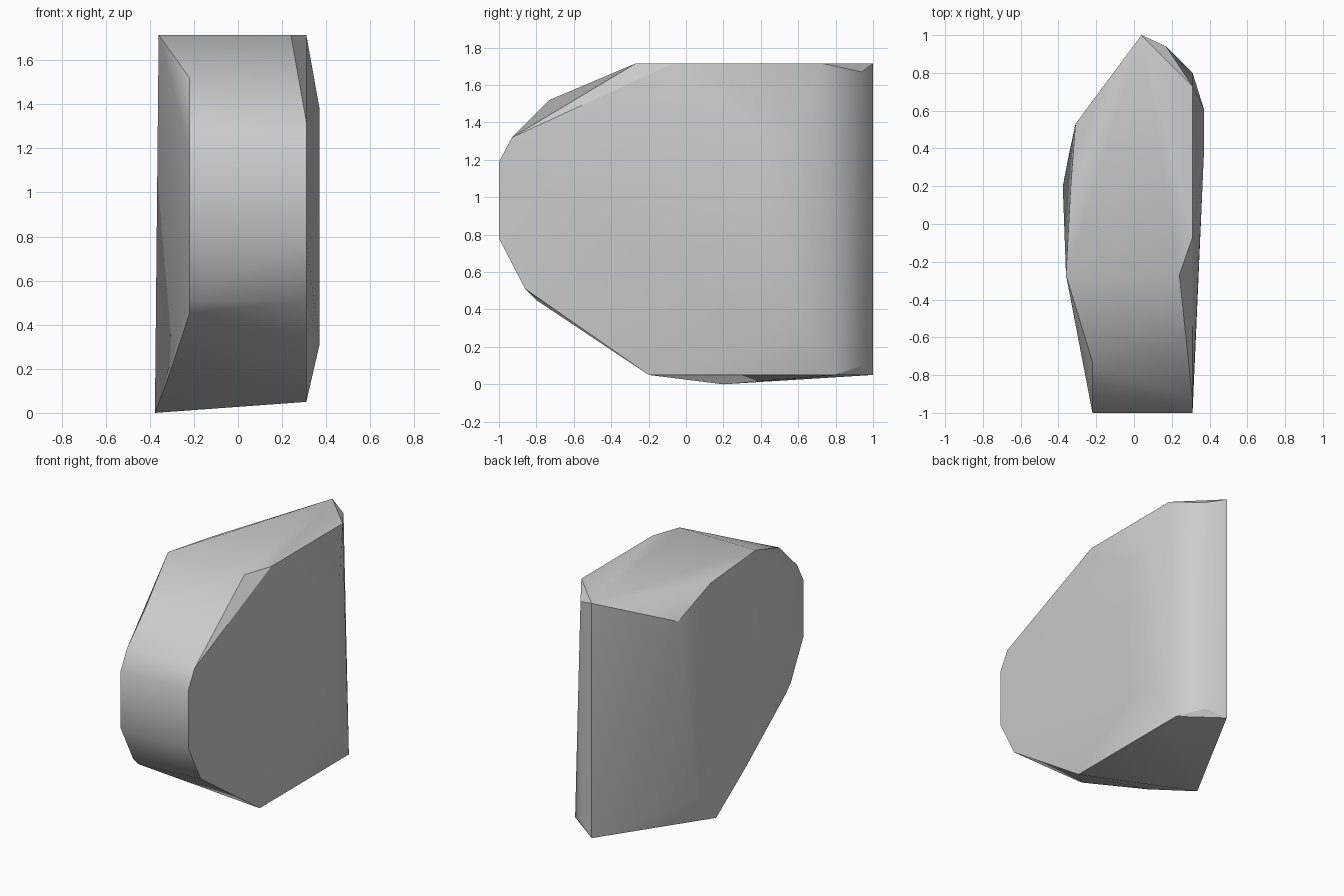
import bpy
import bmesh
from math import radians
from mathutils import Vector

default_cube = bpy.data.objects.get("Cube")
if default_cube:
    bpy.data.objects.remove(default_cube, do_unlink=True)

LEFT, RIGHT = -0.22, 0.31
TOP, BASE = 1.715, 0.05


def flat_material(name, colour):
    material = bpy.data.materials.new(name)
    material.use_nodes = True
    material.diffuse_color = colour
    shader = material.node_tree.nodes["Principled BSDF"]
    shader.inputs["Base Color"].default_value = colour
    return material


def at_height(outline, z):
    return [Vector((x, y, z)) for x, y in outline]


def across(profile, x):
    return [Vector((x, y, z)) for y, z in profile]


# Rounded nose: one side profile repeated on both edges of the front
nose = [(-0.93, 1.32), (-1, 1.19), (-1, 0.78), (-0.86, 0.51)]
corners = across(nose, LEFT) + across(nose, RIGHT)

# Chipped ends of the narrower nose edge
corners += across([(-0.73, 1.52), (-0.8, 0.45)], LEFT)

# Flat top, chamfered at one front corner
corners += at_height([(-0.36, -0.27), (0.24, -0.27), (RIGHT, -0.07),
                      (RIGHT, 0.73), (0.04, 1)], TOP)

# Underside and the rear ridge
corners += at_height([(RIGHT, -0.2), (RIGHT, 0.8), (0.04, 1)], BASE)

# Narrow rear bevel
for height in (1.67, 0.1):
    corners += at_height([(0.17, 0.94)], height)

# Shallow bulge on the broad side
for height in (1.38, 0.31):
    corners += at_height([(0.37, 0.61), (0.37, 0.37)], height)

# Slanted flank on the opposite side, leaning out to the lowest point
corners += [Vector(point) for point in (
    (-0.31, 0.53, 1.5), (-0.335, 0.2, 1.655), (-0.345, 0.365, 0.2),
    (-0.31, -0.23, 0.18), (-0.377, 0.2, 0))]

# Wrap the corners in a single faceted stone
mesh = bpy.data.meshes.new("rock")
bm = bmesh.new()
for corner in corners:
    bm.verts.new(corner)
hull = bmesh.ops.convex_hull(bm, input=bm.verts)
unused = {v for v in hull["geom_interior"] + hull["geom_unused"]
          if isinstance(v, bmesh.types.BMVert)}
bmesh.ops.delete(bm, geom=list(unused), context="VERTS")
bmesh.ops.dissolve_limit(bm, angle_limit=radians(1), verts=bm.verts, edges=bm.edges)
bmesh.ops.recalc_face_normals(bm, faces=bm.faces)
bm.to_mesh(mesh)
bm.free()

rock = bpy.data.objects.new("rock", mesh)
bpy.context.collection.objects.link(rock)
mesh.materials.append(flat_material("stone grey", (0.6, 0.6, 0.6, 1)))

# Soft shading over shallow bends, crisp edges elsewhere
bpy.ops.object.select_all(action="DESELECT")
rock.select_set(True)
bpy.context.view_layer.objects.active = rock
bpy.ops.object.shade_smooth_by_angle(angle=radians(30))
